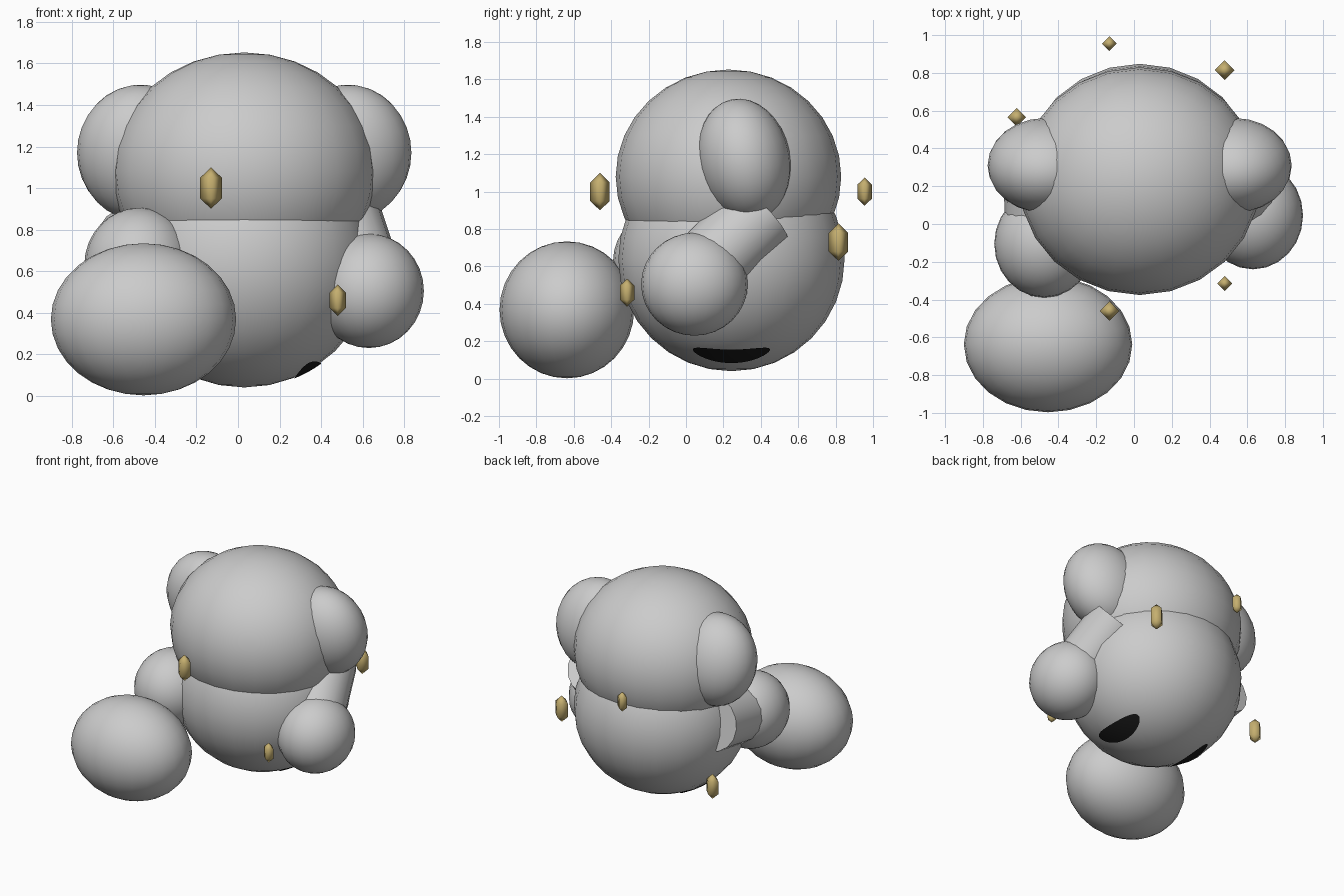
import bpy, bmesh
from mathutils import Vector

cube = bpy.data.objects.get("Cube")
if cube:
    bpy.data.objects.remove(cube, do_unlink=True)


def material(name, rgb, rough=0.6):
    m = bpy.data.materials.new(name)
    m.use_nodes = True
    m.diffuse_color = (*rgb, 1)
    bsdf = next(n for n in m.node_tree.nodes if n.type == 'BSDF_PRINCIPLED')
    bsdf.inputs["Base Color"].default_value = (*rgb, 1)
    bsdf.inputs["Roughness"].default_value = rough
    return m


GREY = material("light grey", (0.6, 0.6, 0.6))
GOLD = material("gold", (0.56, 0.43, 0.16))
BLACK = material("black", (0.01, 0.01, 0.01))


def select_only(ob):
    bpy.ops.object.select_all(action='DESELECT')
    ob.select_set(True)
    bpy.context.view_layer.objects.active = ob


def ellipsoid(name, centre, radii, tilt=0):
    bpy.ops.mesh.primitive_uv_sphere_add(segments=24, ring_count=16, radius=1,
                                         location=centre, rotation=(tilt, 0, 0))
    ob = bpy.context.object
    ob.name = name
    ob.scale = radii
    ob.data.materials.append(GREY)
    bpy.ops.object.shade_smooth()
    return ob


def limb(name, start, end, radius):
    a, b = Vector(start), Vector(end)
    bpy.ops.mesh.primitive_cylinder_add(vertices=16, radius=radius, depth=(b - a).length,
                                        location=(a + b) / 2)
    ob = bpy.context.object
    ob.name = name
    ob.rotation_euler = (b - a).to_track_quat('Z', 'Y').to_euler()
    ob.data.materials.append(GREY)
    bpy.ops.object.shade_smooth_by_angle()
    return ob


def diamond(name, centre, size):
    bpy.ops.mesh.primitive_uv_sphere_add(segments=4, ring_count=2, radius=1, location=centre)
    ob = bpy.context.object
    ob.name = name
    ob.scale = (0.06 * size, 0.06 * size, 0.1 * size)
    ob.data.materials.append(GOLD)
    bpy.ops.object.shade_smooth()
    return ob


def body_patch(name, centre, half_x, half_y):
    """Oval plate wrapped just over the body's surface."""
    bm = bmesh.new()
    bmesh.ops.create_grid(bm, x_segments=10, y_segments=10, size=1)
    for v in bm.verts:
        u, w = v.co.x, v.co.y
        x = centre[0] + half_x * u * (1 - w * w / 2) ** 0.5
        y = centre[1] + half_y * w * (1 - u * u / 2) ** 0.5
        # Height of the underside at this spot, pushed slightly outward
        dx, dy = (x - BODY_C.x) / BODY_R.x, (y - BODY_C.y) / BODY_R.y
        dz = -max(0, 1 - dx * dx - dy * dy) ** 0.5
        v.co = BODY_C + BODY_R * Vector((dx, dy, dz)) * 1.006
    bmesh.ops.reverse_faces(bm, faces=bm.faces)
    for f in bm.faces:
        f.smooth = True
    me = bpy.data.meshes.new(name)
    bm.to_mesh(me)
    bm.free()
    me.materials.append(BLACK)
    ob = bpy.data.objects.new(name, me)
    bpy.context.collection.objects.link(ob)
    return ob


# Body and head
MID = 0.03
BODY_C, BODY_R = Vector((MID, 0.243, 0.64)), Vector((0.62, 0.605, 0.6))
ellipsoid("body", BODY_C, BODY_R)
ellipsoid("head", (MID, 0.227, 1.08), (0.638, 0.603, 0.573))

# Ears and underside foot patches
for side, s in (("left", 1), ("right", -1)):
    ellipsoid(side + "_ear", (MID + s * 0.5, 0.31, 1.17), (0.305, 0.248, 0.33), 0.2)
    body_patch(side + "_foot_patch", (MID + s * 0.305, 0.243), 0.065, 0.205)

# Arms and hands
HAND = (0.265, 0.285, 0.275)
ellipsoid("left_hand", (0.63, 0.045, 0.505), HAND)
limb("left_arm", (0.6, 0.03, 0.52), (0.48, 0.4, 0.88), 0.205)
ellipsoid("right_hand", (-0.475, -0.105, 0.63), HAND)
limb("right_arm", (-0.475, -0.105, 0.63), (-0.49, 0.39, 0.72), 0.205)

# Large ball in front of the right hand
ellipsoid("ball", (-0.455, -0.637, 0.368), (0.446, 0.36, 0.366))

# Floating diamonds
sparkles = [((-0.13, -0.46, 1.0), 1), ((0.48, -0.315, 0.46), 0.75),
            ((-0.13, 0.955, 1.0), 0.75), ((0.48, 0.815, 0.73), 1),
            ((-0.62, 0.565, 0.335), 0.95)]
for i, (centre, size) in enumerate(sparkles):
    diamond("diamond_%d" % (i + 1), centre, size)
